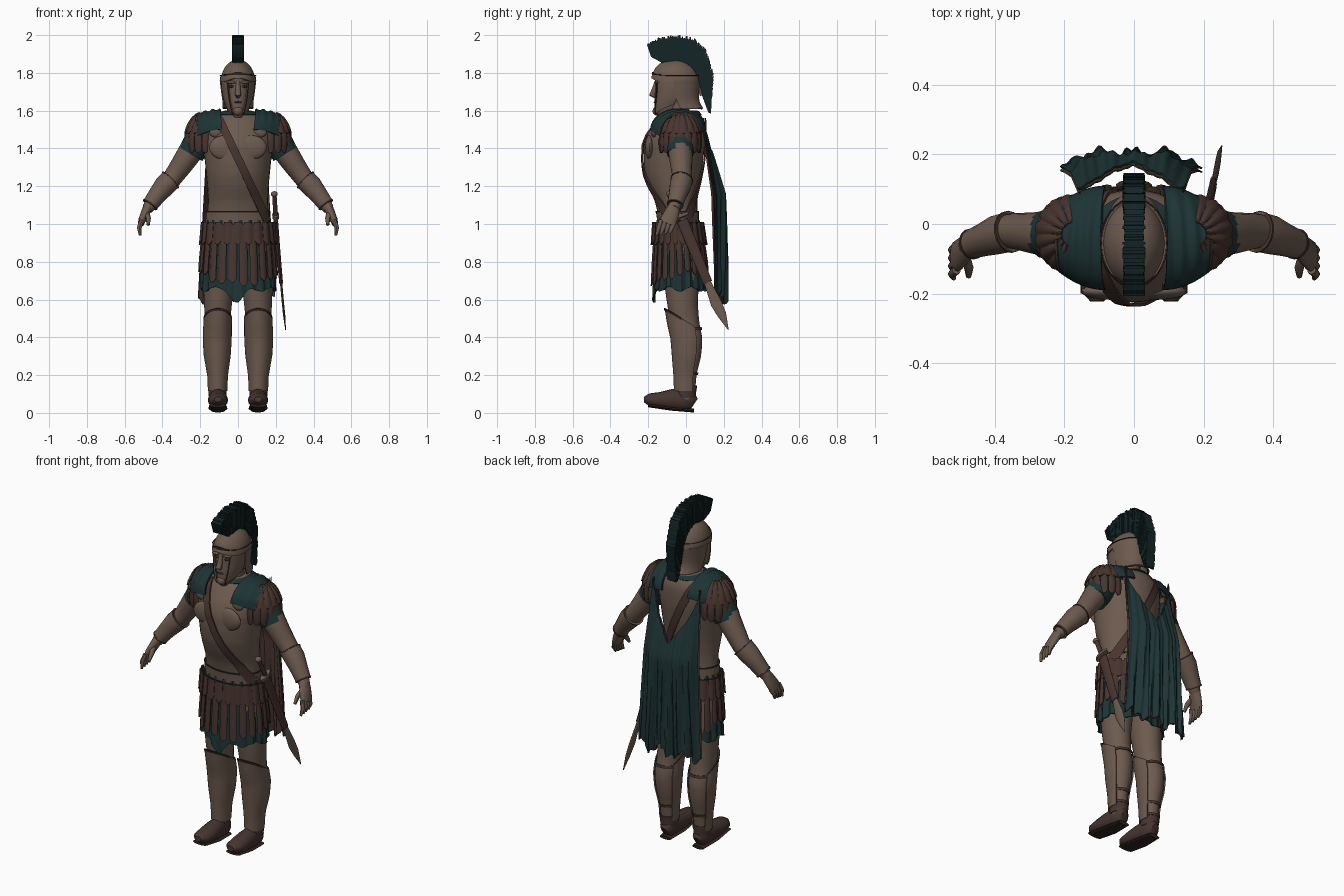
import bpy, bmesh, random
from math import sin, cos, pi, asin, radians
from mathutils import Vector

random.seed(4)
if "Cube" in bpy.data.objects:
    bpy.data.objects.remove(bpy.data.objects["Cube"])


def material(name, *rgb):
    m = bpy.data.materials.new(name)
    m.use_nodes = True
    m.diffuse_color = (*rgb, 1)
    m.node_tree.nodes["Principled BSDF"].inputs["Base Color"].default_value = (*rgb, 1)
    return m


TAN = material("weathered tan", .15, .103, .077)
LEATHER = material("brown leather", .065, .035, .028)
DARK = material("dark trim", .03, .018, .014)
TEAL = material("teal cloth", .013, .034, .035)
PLUME = material("dark plume", .007, .018, .019)
SHOE = material("shoe leather", .06, .035, .03)


def finish(name, bm, mat):
    bmesh.ops.remove_doubles(bm, verts=bm.verts, dist=.0002)
    bmesh.ops.recalc_face_normals(bm, faces=bm.faces)
    me = bpy.data.meshes.new(name)
    bm.to_mesh(me)
    bm.free()
    ob = bpy.data.objects.new(name, me)
    me.materials.append(mat)
    bpy.context.collection.objects.link(ob)
    bpy.ops.object.select_all(action="DESELECT")
    ob.select_set(True)
    bpy.context.view_layer.objects.active = ob
    bpy.ops.object.shade_smooth_by_angle(angle=radians(45))
    return ob


def sheet(name, f, nu, nv, mat, thick=0, s=1, cap=False):
    """Grid surface from f(u, v), optionally thickened or capped; s mirrors x."""
    bm = bmesh.new()
    g = []
    for i in range(nu + 1):
        pts = [Vector(f(i / nu, j / nv)) for j in range(nv + 1)]
        g.append([bm.verts.new((s * p.x, p.y, p.z)) for p in pts])
    for i in range(nu):
        for j in range(nv):
            bm.faces.new((g[i][j], g[i + 1][j], g[i + 1][j + 1], g[i][j + 1]))
    bmesh.ops.remove_doubles(bm, verts=bm.verts, dist=.0002)
    if cap:
        bmesh.ops.holes_fill(bm, edges=bm.edges, sides=0)
    bmesh.ops.recalc_face_normals(bm, faces=bm.faces)
    if thick:
        bmesh.ops.solidify(bm, geom=bm.faces[:], thickness=thick)
    return finish(name, bm, mat)


def row_at(rows, t):
    """Interpolate rows whose first value is the key, in rising order."""
    for a, b in zip(rows, rows[1:]):
        if t <= b[0]:
            k = max(0, (t - a[0]) / (b[0] - a[0]))
            return [p + (q - p) * k for p, q in zip(a, b)]
    return list(rows[-1])


def ring(rows, z, a, out=0):
    """Point on a lofted body; angle 0 is the front, rising towards +x."""
    _, cx, hw, yf, yb = row_at(rows, z)
    return (cx + (hw + out) * sin(a), (yf + yb) / 2 - ((yb - yf) / 2 + out) * cos(a), z)


def wrap(name, rows, mat, z0, z1, out=0, s=1, nv=20, thick=0):
    return sheet(name, lambda u, v: ring(rows, z0 + (z1 - z0) * v, 2 * pi * u, out),
                 32, nv, mat, thick, s, cap=not thick)


def tube(name, pts, radii, mat, ref=(0, 1, 0), s=1, n=16):
    """Loft of ellipses along a path; each radius pair is (along ref, across)."""
    P = [Vector(p) for p in pts]

    def f(u, v):
        i = round(v * (len(P) - 1))
        t = (P[min(i + 1, len(P) - 1)] - P[max(i - 1, 0)]).normalized()
        side = Vector(ref)
        side = (side - t * side.dot(t)).normalized()
        r = radii[i] if isinstance(radii[i], tuple) else (radii[i], radii[i])
        return P[i] + side * r[0] * cos(2 * pi * u) + t.cross(side) * r[1] * sin(2 * pi * u)
    return sheet(name, f, n, len(P) - 1, mat, 0, s, True)


def ball(name, c, r, mat):
    bm = bmesh.new()
    bmesh.ops.create_uvsphere(bm, u_segments=20, v_segments=12, radius=1)
    for v in bm.verts:
        v.co = [o + k * w for o, k, w in zip(c, r, v.co)]
    return finish(name, bm, mat)


# Vertical profiles: height, centre x, half width, front y, back y
TORSO = [(.95, 0, .165, -.14, .06), (1.05, 0, .162, -.148, .06), (1.12, 0, .158, -.165, .06),
         (1.2, 0, .162, -.2, .07), (1.26, 0, .168, -.218, .078), (1.33, 0, .175, -.226, .09),
         (1.42, 0, .185, -.224, .1), (1.48, 0, .187, -.203, .1), (1.53, 0, .175, -.168, .098),
         (1.57, 0, .14, -.132, .085), (1.6, 0, .07, -.1, .06)]
SKIRT = [(.57, 0, .202, -.175, .115), (.8, 0, .19, -.165, .1), (1.03, 0, .168, -.15, .065)]
LEG = [(.07, .108, .04, -.045, .045), (.2, .108, .046, -.05, .055), (.3, .11, .062, -.058, .08),
       (.39, .11, .068, -.065, .088), (.48, .108, .066, -.085, .07), (.58, .106, .074, -.1, .062),
       (.72, .1, .085, -.12, .07), (.95, .095, .085, -.13, .06)]
HEAD = [(1.565, 0, .022, -.15, -.08), (1.6, 0, .045, -.168, -.02), (1.66, 0, .066, -.166, .02),
        (1.72, 0, .077, -.163, .05), (1.79, 0, .078, -.163, .05), (1.84, 0, .045, -.11, .01)]
GUARD = [(1.61, 0, .076, -.13, .085), (1.64, 0, .074, -.14, .066), (1.68, 0, .08, -.16, .06),
         (1.76, 0, .09, -.18, .07)]

# Muscled cuirass with belt and trims
wrap("cuirass", TORSO, TAN, .96, 1.6, nv=30)
for s in (-1, 1):
    ball("chest_muscle", ring(TORSO, 1.405, s * .42, -.018), (.085, .024, .065), TAN)
    ball("shoulder_disc", ring(TORSO, 1.49, s * .66, .004), (.038, .016, .032), TAN)
wrap("belt", TORSO, TAN, 1.0, 1.06, .008, nv=2, thick=.005)
for z in (.995, 1.06):
    wrap("belt_trim", TORSO, DARK, z, z + .008, .01, nv=1, thick=.004)


# Baldric over the right shoulder, front and back
def baldric(back):
    def f(u, v):
        z = 1.57 - .58 * u + .018 * (v - .5)
        x = -.1 + .26 * u + .036 * (v - .5)
        a = asin(max(-1, min(1, x / row_at(TORSO, z)[2])))
        return ring(TORSO, z, pi - a if back else a, .012)
    return f


for label, back in (("front", False), ("back", True)):
    sheet("baldric_" + label, baldric(back), 28, 2, LEATHER, .008)


# Tunic with a drooping hem, and two tiers of skirt strips
def tunic(u, v):
    a = 2 * pi * u
    hem = .655 - .07 * max(0, cos(a)) ** 40 + .012 * sin(7 * a)
    return ring(SKIRT, hem + (1.02 - hem) * v, a, .006 * sin(20 * a))


sheet("tunic", tunic, 96, 8, TEAL, .006)


def strip(a, half, top, low, out):
    def f(u, v):
        w = 2 * u - 1
        z = top + (low - top) * v + (.022 * w * w * v ** 6)
        return ring(SKIRT, z, a + half * w, out + .006 * (1 - w * w))
    return f


COUNT = 22
for i in range(COUNT):
    a = 2 * pi * (i + .5) / COUNT
    low = .735 - .05 * cos(a) ** 2 + random.uniform(-.025, .02)
    sheet("skirt_strip", strip(a, .11, 1.0, low, .012), 4, 8, LEATHER, .007)
    sheet("upper_skirt_strip", strip(a + pi / COUNT, .115, 1.01, .89, .022), 4, 5, LEATHER, .006)


def greave(u, v):
    a = (u - .5) * 4.3
    top = .49 + .06 * cos(a)
    return ring(LEG, .115 + (top - .115) * v, a, .009 + .008 * max(0, cos(a)) ** 3)


def flap(psi, reach, out):
    def f(u, v):
        w = 2 * u - 1
        th, p = .3 + reach * v - .12 * w * w * v, psi + .19 * w
        r = 1 + out + .05 * (1 - w * w)
        return (.175 + .106 * r * sin(th) * cos(p), -.03 + .11 * r * sin(th) * sin(p), 1.435 + .15 * r * cos(th))
    return f


def mantle(u, v):
    fold = .005 * sin(v * 19 + u * 4)
    return (.082 + .125 * v + .014 * sin(pi * u), -.04 - (.15 - .045 * v * v) * cos(pi * u),
            1.5 + (.108 + fold) * sin(pi * u) - .03 * v * v)


ARM = [(.16, -.03, 1.5), (.24, -.03, 1.4), (.3, -.025, 1.31), (.35, -.02, 1.24),
       (.4, -.035, 1.19), (.45, -.05, 1.12), (.48, -.065, 1.08)]
BRACER = [(.355, -.022, 1.235), (.39, -.03, 1.2), (.43, -.045, 1.15), (.467, -.058, 1.1)]

for s, side in ((1, "left"), (-1, "right")):
    # Leg, greave, straps and shoe
    wrap(side + "_leg", LEG, TAN, .07, .95, s=s, nv=24)
    sheet(side + "_greave", greave, 22, 14, TAN, .007, s)
    sheet(side + "_greave_rim", lambda u, v: Vector(greave(u, .97 + .03 * v))
          + Vector((0, -.004, .004)), 22, 1, DARK, .006, s)
    for z in (.13, .2, .44):
        wrap(side + "_leg_strap", LEG, LEATHER, z, z + .014, .008, s, 1, .004)
    tube(side + "_shoe", [(.106, y, z) for y, z in ((.045, .05), (.03, .06), (-.02, .07), (-.08, .07),
         (-.14, .068), (-.195, .07), (-.222, .072))],
         [(.02, .03), (.04, .05), (.044, .062), (.049, .055), (.054, .042), (.045, .033), (.02, .015)],
         SHOE, (1, 0, 0), s)
    tube(side + "_sole", [(.106, .042, .012), (.106, -.08, .022), (.108, -.2, .04)],
         [(.036, .01), (.05, .01), (.046, .01)], DARK, (1, 0, 0), s)
    wrap(side + "_shoe_cuff", LEG, SHOE, .08, .13, .006, s, 2, .006)

    # Arm, bracer and hand
    tube(side + "_arm", ARM, [.07, .067, .058, .051, .047, .036, .03], TAN, s=s)
    tube(side + "_bracer", BRACER, [.058, .057, .048, .042], TAN, s=s)
    for k in (0, 2):
        p, q = Vector(BRACER[k]), Vector(BRACER[k + 1])
        c, d = (p, (q - p) * .12) if k == 0 else (q, (p - q) * .12)
        tube(side + "_bracer_trim", [c, c + d], [.061 - .008 * k] * 2, LEATHER, s=s)
    tube(side + "_palm", [(.472, -.06, 1.1), (.49, -.075, 1.06), (.508, -.092, 1.02), (.514, -.1, 1.0)],
         [(.03, .026), (.04, .024), (.045, .02), (.04, .016)], TAN, s=s)
    for k in range(4):
        y = -.132 + .023 * k
        tube(side + "_finger", [(.51, y, 1.02 - .004 * k), (.523, y - .012, .98), (.518, y - .024, .94 + .004 * k)],
             [.013, .012, .007], TAN, s=s, n=8)
    tube(side + "_thumb", [(.486, -.09, 1.06), (.475, -.125, 1.03), (.475, -.15, .995)],
         [.016, .014, .008], TAN, s=s, n=8)

    # Sleeve, two tiers of shoulder flaps and cloth mantle
    tube(side + "_sleeve", [(.18, -.03, 1.48), (.22, -.03, 1.42), (.25, -.03, 1.37)],
         [.078, .076, .071], TEAL, s=s)
    for k in range(9):
        psi = -1.6 + .4 * k
        sheet(side + "_shoulder_flap", flap(psi, 1.66, 0), 4, 8, LEATHER, .008, s)
        sheet(side + "_upper_shoulder_flap", flap(psi + .2, 1.0, .05), 4, 6, LEATHER, .007, s)
    sheet(side + "_mantle", mantle, 16, 16, TEAL, .012, s)
    sheet(side + "_mantle_edge", lambda u, v: Vector(mantle(u, 1 + .06 * v)) + Vector((0, 0, .003)),
          16, 1, LEATHER, .012, s)

    # Cheek guard and eye
    sheet(side + "_cheek_guard", lambda u, v: ring(HEAD, 1.775 + (1.58 + .055 * u - 1.775) * v, .62 + 1.15 * u, .012),
          10, 10, TAN, .007, s)
    sheet(side + "_cheek_rim", lambda u, v: ring(HEAD, 1.75 - .17 * v, .6 + .07 * u, .016), 1, 10, DARK, .004, s)
    ball(side + "_eye", (s * .032, -.152, 1.728), (.016, .007, .007), DARK)
    ball(side + "_brow", (s * .034, -.152, 1.75), (.028, .014, .008), TAN)

# Neck, head and face
tube("neck", [(0, -.03, 1.52), (0, -.04, 1.6), (0, -.045, 1.68)], [.068, .058, .058], TAN)
wrap("neck_scarf", TORSO, TEAL, 1.58, 1.598, .006, nv=2, thick=.01)
wrap("head", HEAD, TAN, 1.565, 1.84)
tube("nose", [(0, -.155, 1.755), (0, -.168, 1.71), (0, -.178, 1.685), (0, -.16, 1.673)],
     [.011, .014, .018, .01], TAN, n=10)
ball("mouth", (0, -.165, 1.645), (.022, .006, .005), LEATHER)
ball("chin", (0, -.155, 1.598), (.026, .022, .024), TAN)


# Helmet dome, brow band, neck guard
def dome(u, v, out=0, start=0, end=1.6):
    a, th = 2 * pi * u, start + (end - start) * v
    peak = .02 * max(0, cos(a)) ** 6 * v
    return ((.091 + out) * sin(th) * sin(a), -.055 - (.124 + out) * sin(th) * cos(a), 1.755 + .115 * cos(th) + peak)


sheet("helmet_dome", dome, 32, 12, TAN, .006)
sheet("helmet_brow_band", lambda u, v: dome(u, v, .005, 1.3, 1.58), 32, 2, TAN, .005)
sheet("helmet_brow_line", lambda u, v: dome(u, v, .006, 1.28, 1.31), 32, 1, DARK, .004)
sheet("helmet_neck_guard", lambda u, v: ring(GUARD, 1.76 - .15 * v, 1.5 + 3.28 * u), 22, 8, TAN, .007)
sheet("neck_guard_rim", lambda u, v: ring(GUARD, 1.62 - .01 * v, 1.5 + 3.28 * u, .003), 22, 1, DARK, .005)

# Horsehair crest: a fan of jittered wedges between an inner and an outer arc
CREST = [(0, -.185, 1.885, -.207, 1.95), (1, -.13, 1.855, -.14, 1.985), (2, -.05, 1.865, -.05, 1.998),
         (3, .03, 1.83, .035, 1.985), (4, .066, 1.76, .105, 1.92), (5, .085, 1.68, .146, 1.79),
         (6, .118, 1.59, .132, 1.585)]
WEDGES = 110
bm = bmesh.new()
for i in range(WEDGES):
    ends = [row_at(CREST, 6 * (i + k) / WEDGES) for k in (-.3, 1.3)]
    grow, half = random.uniform(.92, 1.04), random.uniform(.026, .033)
    for v in bmesh.ops.create_cube(bm, size=2)["verts"]:
        _, y0, z0, y1, z1 = ends[v.co.y > 0]
        k = grow if v.co.z > 0 else 0
        v.co = (v.co.x * half, y0 + (y1 - y0) * k, min(2, z0 + (z1 - z0) * k))
finish("crest", bm, PLUME)
tube("crest_holder", [(0, r[1], r[2]) for r in CREST[1:6]], [(.018, .012)] * 5, TAN, (1, 0, 0))


# Cape hung from both shoulders with a deep dip between them
def cape(u, v, inset=0):
    w = 2 * u - 1
    top = 1.56 - .32 * (1 - abs(w)) ** .6
    low = .61 + .025 * sin(9 * w) + .012 * sin(31 * w)
    z = top + (low - top) * v
    drop = max(0, min(1, (1.5 - z) / .34))
    y = .105 + .1 * drop * (1 - .6 * w ** 6)
    fold = .014 * sin(13 * w + 1.5 * v) + .008 * sin(34 * w - 2 * v)
    return (w * (.15 + .055 * v) - .008, y + fold * min(1, .2 + v) - inset, z)


sheet("cape", cape, 64, 30, TEAL, .006)
sheet("cape_lining", lambda u, v: cape(u, v, .012), 64, 30, LEATHER, .004)

# Sword and scabbard slung at the left hip
tube("scabbard", [(.2, -.02, 1.02), (.213, .045, .86), (.228, .115, .69)],
     [(.03, .012), (.028, .011), (.025, .01)], LEATHER)
tube("blade", [(.227, .11, .7), (.238, .16, .58), (.244, .19, .52), (.252, .224, .44)],
     [(.017, .006), (.03, .006), (.024, .006), (.002, .002)], TAN)
tube("sword_guard", [(.2, -.026, 1.035), (.199, -.032, 1.05)], [(.045, .018)] * 2, TAN)
tube("sword_grip", [(.199, -.03, 1.045), (.193, -.08, 1.15)], [.013, .012], LEATHER, n=10)
ball("sword_pommel", (.192, -.085, 1.158), (.018, .02, .016), TAN)
